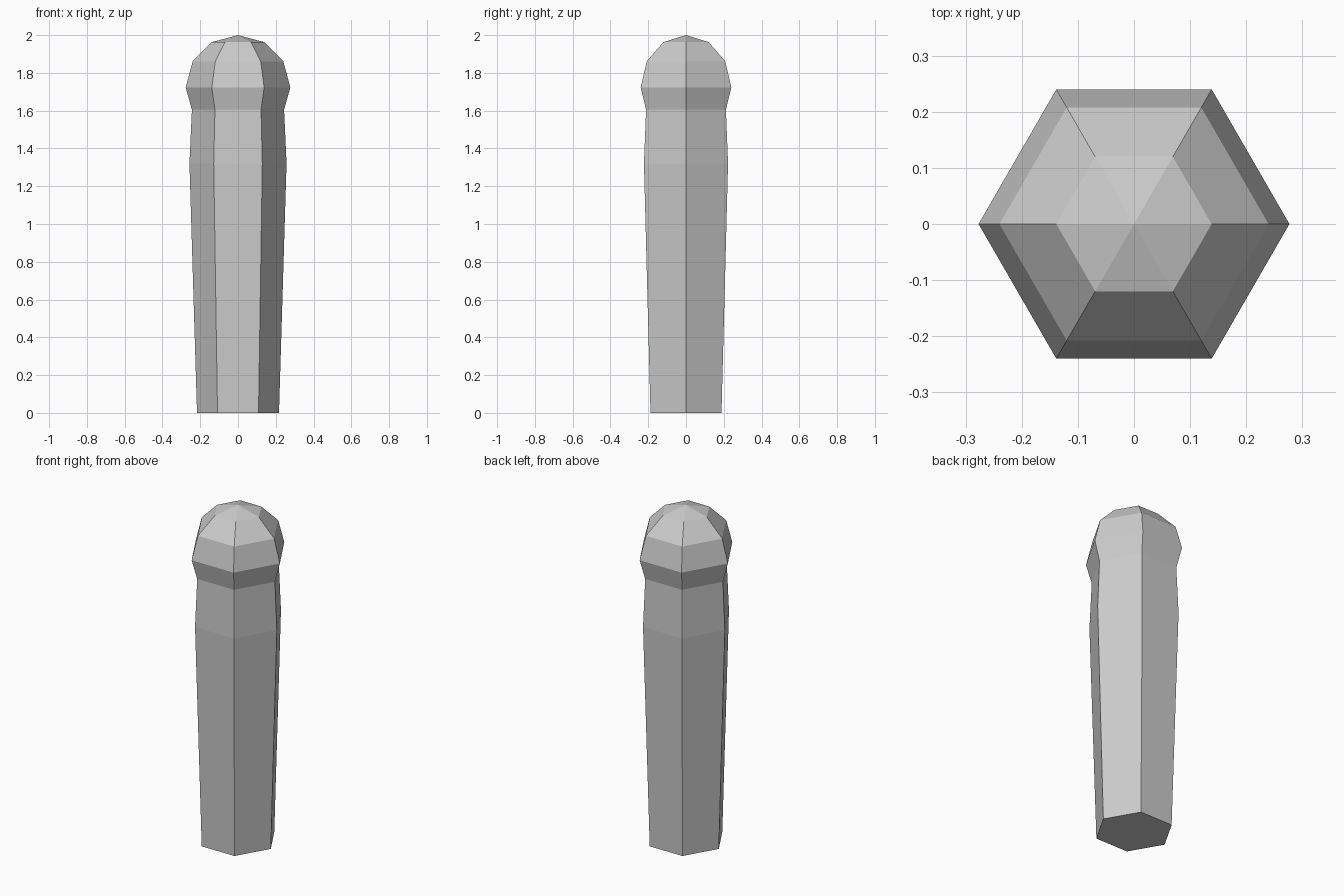
import bpy, bmesh
from math import cos, sin, pi, radians

if "Cube" in bpy.data.objects:
    bpy.data.objects.remove(bpy.data.objects["Cube"])

SIDES = 6


def lathe(name, profile, apex):
    """Six-sided closed solid from (radius, z) rings, capped below and pointed on top."""
    bm = bmesh.new()
    rings = [[bm.verts.new((r * cos(2 * pi * i / SIDES), r * sin(2 * pi * i / SIDES), z))
              for i in range(SIDES)] for r, z in profile]
    bm.faces.new(rings[0][::-1])
    for low, high in zip(rings, rings[1:]):
        for i in range(SIDES):
            j = (i + 1) % SIDES
            bm.faces.new((low[i], low[j], high[j], high[i]))
    tip = bm.verts.new((0, 0, apex))
    for i in range(SIDES):
        bm.faces.new((rings[-1][i], rings[-1][(i + 1) % SIDES], tip))
    bmesh.ops.recalc_face_normals(bm, faces=bm.faces)
    mesh = bpy.data.meshes.new(name)
    bm.to_mesh(mesh)
    bm.free()
    obj = bpy.data.objects.new(name, mesh)
    bpy.context.collection.objects.link(obj)
    return obj


# Tapered shaft, neck, and a domed cap following a sphere
R, CENTRE = 0.277, 1.723
shaft = [(0.217, 0), (0.257, 1.32), (0.244, 1.605)]
dome = [(R * cos(radians(a)), CENTRE + R * sin(radians(a))) for a in (0, 30, 60)]
lathe("domed_post", shaft + dome, CENTRE + R)
